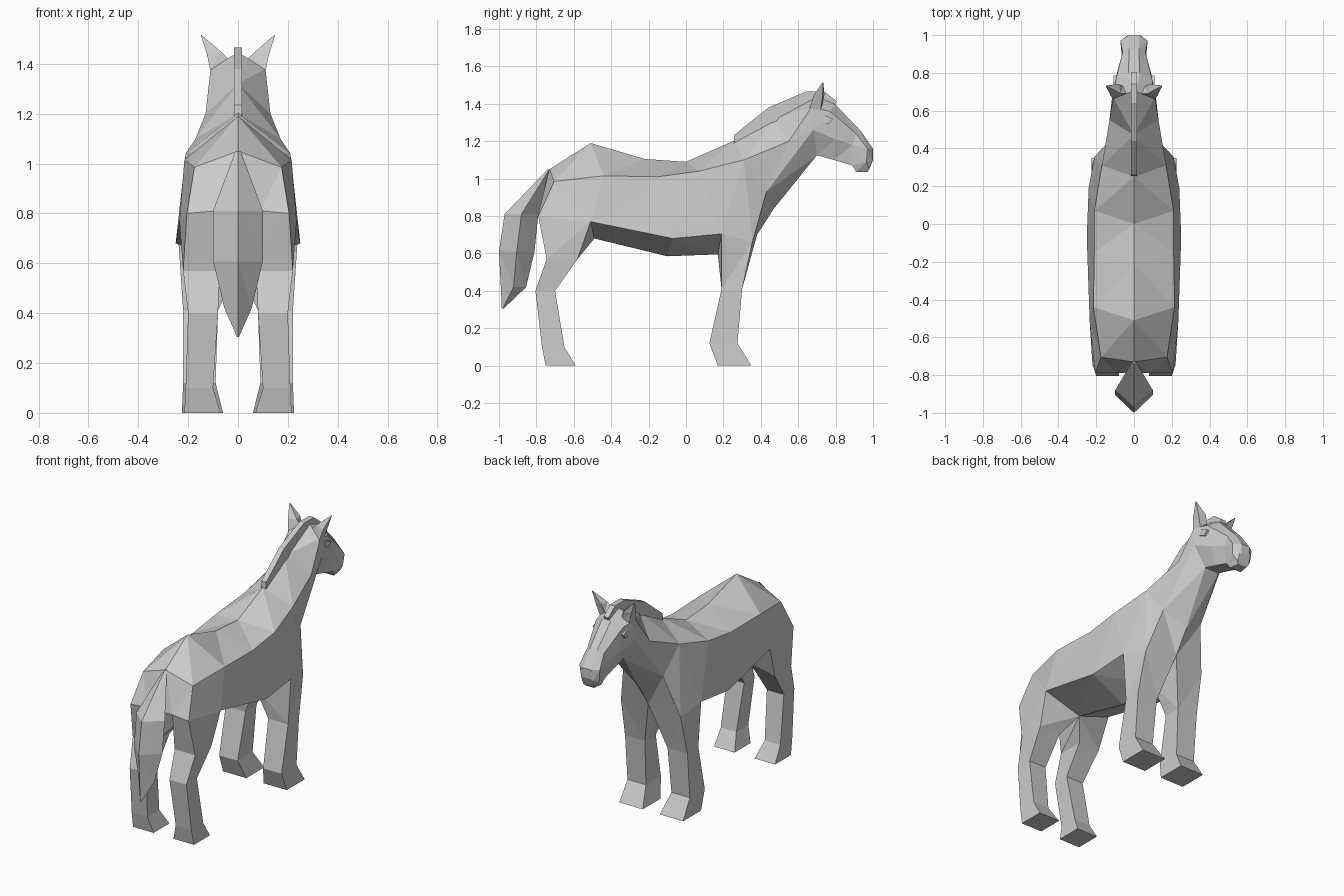
import bpy, bmesh

if "Cube" in bpy.data.objects:
    bpy.data.objects.remove(bpy.data.objects["Cube"])


def loft(name, rings, caps=(True, True), skip=()):
    """Skin equal-length closed rings; skip lists (row, column) openings."""
    bm = bmesh.new()
    rows = [[bm.verts.new(p) for p in r] for r in rings]
    n = len(rows[0])
    for k, (a, b) in enumerate(zip(rows, rows[1:])):
        for i in range(n):
            j = (i + 1) % n
            if (k, i) not in skip:
                bm.faces.new((a[i], a[j], b[j], b[i]))
    for row, cap in ((rows[0], caps[0]), (rows[-1], caps[1])):
        if cap:
            bm.faces.new(row)
    bmesh.ops.remove_doubles(bm, verts=bm.verts, dist=0.0005)
    # creased, hand-cut look: split the bent quads into flat triangles
    bmesh.ops.triangulate(bm, faces=bm.faces, quad_method='SHORT_EDGE')
    bmesh.ops.recalc_face_normals(bm, faces=bm.faces)
    me = bpy.data.meshes.new(name)
    bm.to_mesh(me)
    bm.free()
    ob = bpy.data.objects.new(name, me)
    bpy.context.collection.objects.link(ob)
    return ob


def half_ring(pts):
    """Close a top-to-bottom half section by mirroring it across x = 0."""
    return [tuple(p) for p in pts] + flip(reversed(pts), -1)


def flip(pts, s):
    return [(s * x, y, z) for x, y, z in pts]


def slab_ring(z, y0, y1, x0, x1):
    return [(x0, y0, z), (x1, y0, z), (x1, y1, z), (x0, y1, z)]


# ring shared by neck end and head start
poll = [(.01, .70, 1.44), (.11, .67, 1.38), (.115, .68, 1.26), (.05, .70, 1.125)]

# torso and neck: spine, ridge, lower side, underside
torso = [
    [(0, -.73, 1.05), (.175, -.705, .985), (.205, -.79, .80), (.09, -.79, .81)],
    [(0, -.51, 1.19), (.215, -.44, 1.015), (.235, -.51, .77), (0, -.49, .68)],
    [(0, -.22, 1.105), (.21, -.15, 1.01), (.25, -.07, .68), (0, -.10, .585)],
    [(0, 0, 1.09), (.21, .07, 1.04), (.24, .19, .705), (0, .17, .595)],
    [(0, .25, 1.20), (.17, .31, 1.10), (.21, .355, .66), (0, .38, .70)],
    [(0, .47, 1.32), (.13, .55, 1.20), (.14, .43, .93), (0, .47, .84)],
    poll,
]
# the underside is left open where the four legs grow out of it
loft("body", [half_ring(r) for r in torso], (True, False),
     {(0, 2), (0, 4), (3, 2), (3, 4)})

# head: brow line, cheek, jaw
head = [
    poll,
    [(.03, .80, 1.395), (.095, .77, 1.36), (.09, .80, 1.21), (.05, .79, 1.10)],
    [(.025, .93, 1.26), (.06, .91, 1.24), (.065, .89, 1.18), (.05, .89, 1.07)],
    [(.03, 1.0, 1.16), (.072, .97, 1.16), (.065, .965, 1.09), (.04, .91, 1.035)],
    [(.03, 1.0, 1.10), (.04, .995, 1.09), (.04, .98, 1.05), (.03, .97, 1.035)],
]
loft("head", [half_ring(r) for r in head], (False, True))


def leg_top(k):
    """Four torso points around a leg opening: inner/outer back, outer/inner front."""
    a, b = torso[k], torso[k + 1]
    return [a[3], a[2], b[2], b[3]]


# legs below the openings: height, back, front, inner, outer
front = [leg_top(3)] + [slab_ring(*r) for r in (
    (.41, .19, .30, .08, .22), (.12, .125, .275, .09, .22), (0, .17, .35, .06, .225))]
hind = [leg_top(0)] + [slab_ring(*r) for r in (
    (.57, -.745, -.58, .075, .22), (.40, -.805, -.70, .08, .20),
    (.10, -.77, -.65, .10, .21), (0, -.75, -.59, .07, .215))]

# ear rings (base, middle, tip) and eye outline
ear = [[(.03, .69, 1.41), (.11, .66, 1.37), (.105, .72, 1.37), (.06, .73, 1.40)],
       [(.07, .69, 1.45), (.125, .68, 1.44), (.125, .73, 1.44), (.08, .74, 1.45)],
       [(.145, .73, 1.515), (.149, .73, 1.515), (.149, .734, 1.515), (.145, .734, 1.515)]]
eye = [(.715, 1.31), (.73, 1.345), (.785, 1.32), (.76, 1.29)]
for side, s in (("right", 1), ("left", -1)):
    loft("front_leg_" + side, [flip(r, s) for r in front], (False, True))
    loft("hind_leg_" + side, [flip(r, s) for r in hind], (False, True))
    loft("ear_" + side, [flip(r, s) for r in ear])
    loft("eye_" + side, [[(s * x, y, z) for y, z in eye] for x in (.09, .108)])

# tail: height, back, front, half width, diamond section
tail = [(1.05, -.74, -.72, .01), (.81, -.97, -.79, .10), (.61, -1.0, -.81, .10),
        (.42, -.99, -.855, .055), (.305, -.985, -.975, .004)]
loft("tail", [[(0, a, z), (w, (a + b) / 2, z), (0, b, z), (-w, (a + b) / 2, z)]
              for z, a, b, w in tail])

# mane: thin crest with forelock, top and bottom edges
crest = [(.26, 1.235, .255, 1.19), (.44, 1.38, .45, 1.29), (.64, 1.465, .66, 1.40),
         (.74, 1.465, .74, 1.40), (.805, 1.415, .79, 1.375)]
loft("mane", [[(-.017, a, b), (.017, a, b), (.017, c, d), (-.017, c, d)]
              for a, b, c, d in crest])
